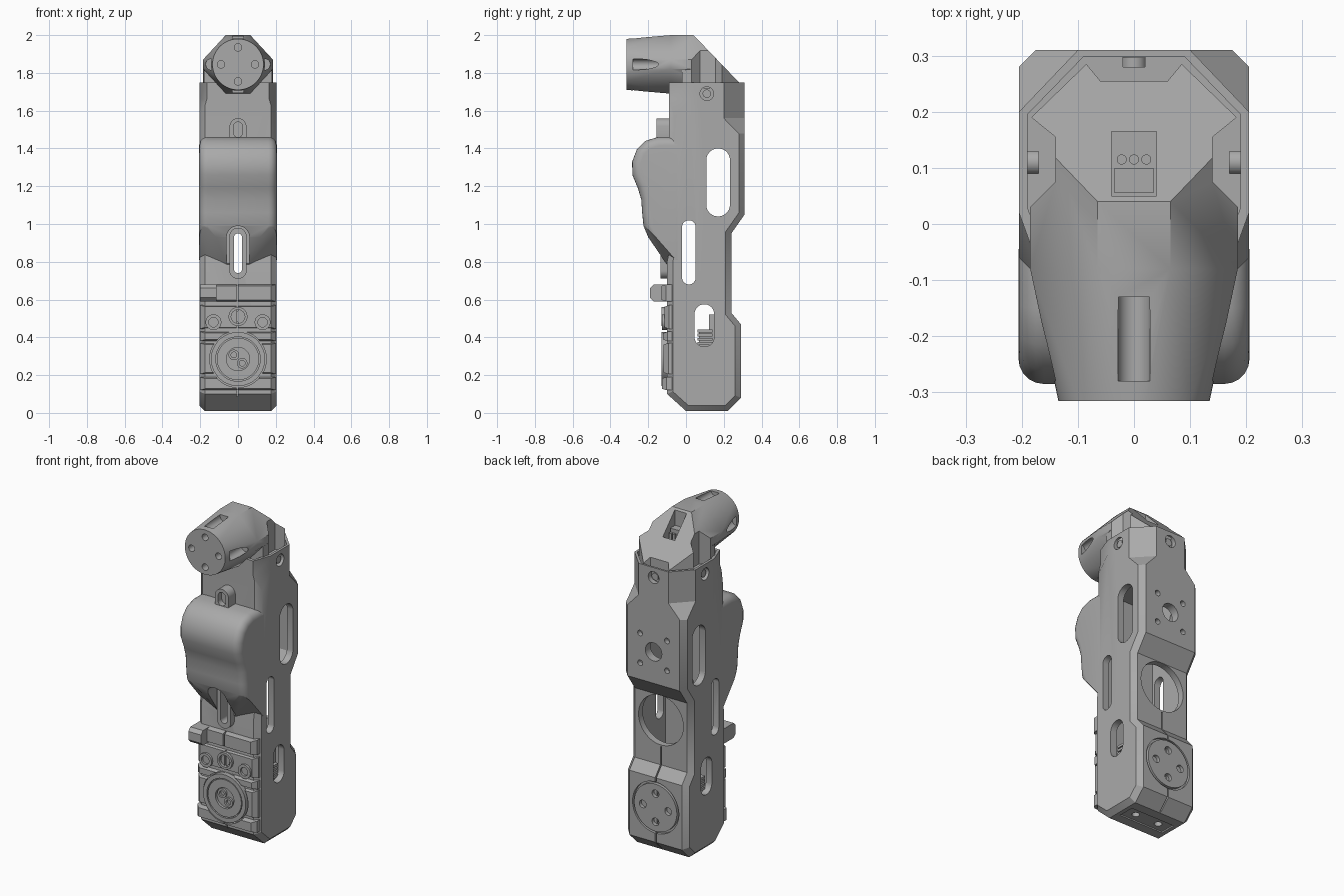
import bpy, bmesh, math
from mathutils import Vector

cube = bpy.data.objects.get("Cube")
if cube:
    bpy.data.objects.remove(cube, do_unlink=True)

grey = bpy.data.materials.new("matte_grey")
grey.use_nodes = True
grey.diffuse_color = (0.4, 0.4, 0.4, 1)
for node in grey.node_tree.nodes:
    if node.type == 'BSDF_PRINCIPLED':
        node.inputs["Base Color"].default_value = (0.4, 0.4, 0.4, 1)


def finish(name, bm):
    bmesh.ops.recalc_face_normals(bm, faces=bm.faces[:])
    mesh = bpy.data.meshes.new(name)
    bm.to_mesh(mesh)
    bm.free()
    mesh.materials.append(grey)
    ob = bpy.data.objects.new(name, mesh)
    bpy.context.collection.objects.link(ob)
    return ob


def prism(name, pts, axis, a, b):
    """Extrude a 2D outline along an axis from a to b."""
    place = {'x': lambda u, v, w: (w, u, v),
             'y': lambda u, v, w: (u, w, v),
             'z': lambda u, v, w: (u, v, w)}[axis]
    bm = bmesh.new()
    lo = [bm.verts.new(place(u, v, a)) for u, v in pts]
    hi = [bm.verts.new(place(u, v, b)) for u, v in pts]
    bm.faces.new(lo)
    bm.faces.new(hi[::-1])
    n = len(pts)
    for i in range(n):
        j = (i + 1) % n
        bm.faces.new((lo[i], lo[j], hi[j], hi[i]))
    return finish(name, bm)


def hull(name, pts):
    bm = bmesh.new()
    for p in pts:
        bm.verts.new(p)
    bmesh.ops.convex_hull(bm, input=bm.verts[:])
    return finish(name, bm)


def rect(u0, u1, v0, v1):
    return [(u0, v0), (u1, v0), (u1, v1), (u0, v1)]


def slot(u, v0, v1, r, n=32):
    """Upright rounded slot between v0 and v1."""
    pts = []
    for i in range(n):
        t = 2 * math.pi * (i + 0.5) / n
        mid = v1 - r if math.sin(t) > 0 else v0 + r
        pts.append((u + r * math.cos(t), mid + r * math.sin(t)))
    return pts


def disc(u, v, r, n=32):
    return slot(u, v - r, v + r, r, n)


def mirrored(half):
    return half + [(-x, y) for x, y in reversed(half)]


def boolean(ob, cutter, mode='DIFFERENCE'):
    mod = ob.modifiers.new("cut", 'BOOLEAN')
    mod.operation, mod.solver, mod.object = mode, 'EXACT', cutter
    deps = bpy.context.evaluated_depsgraph_get()
    deps.update()
    mesh = bpy.data.meshes.new_from_object(ob.evaluated_get(deps))
    ob.modifiers.clear()
    ob.data = mesh
    bpy.data.objects.remove(cutter, do_unlink=True)


def cut(ob, pts, axis, a, b):
    boolean(ob, prism("cutter", pts, axis, a, b))


def edit(ob, action):
    bm = bmesh.new()
    bm.from_mesh(ob.data)
    action(bm)
    bmesh.ops.recalc_face_normals(bm, faces=bm.faces[:])
    bm.to_mesh(ob.data)
    bm.free()


def slice_off(ob, co, no):
    def action(bm):
        bmesh.ops.bisect_plane(bm, geom=bm.verts[:] + bm.edges[:] + bm.faces[:],
                               plane_co=co, plane_no=no, clear_outer=True)
        bmesh.ops.holes_fill(bm, edges=[e for e in bm.edges if e.is_boundary], sides=0)
    edit(ob, action)


def bevel_sides(ob, width, segments, y_max):
    def action(bm):
        rim = [e for e in bm.edges if abs(e.verts[0].co.x - e.verts[1].co.x) < 0.001
               and (e.verts[0].co.y + e.verts[1].co.y) / 2 < y_max]
        bmesh.ops.bevel(bm, geom=rim, offset=width, segments=segments, profile=0.5,
                        affect='EDGES', clamp_overlap=False)
    edit(ob, action)


W = 0.205

# Main body from its side outline
body = prism("body", [(0, 0.01), (0.22, 0.01), (0.29, 0.08), (0.29, 0.47), (0.24, 0.53),
                      (0.24, 0.95), (0.31, 1.05), (0.31, 1.85), (-0.09, 1.85),
                      (-0.09, 0.85), (-0.1, 0.8), (-0.1, 0.1)], 'x', -W, W)
bevel_sides(body, 0.03, 1, 1)
slice_off(body, (0, 0, 1.75), (0, 0, 1))

# Tapered corner facets of the shoulder
def corner_cut(a, b, z, drop):
    a, b = Vector(a), Vector(b)
    far = Vector((a.x, b.y))
    for s in (1, -1):
        pts = []
        for p, low in ((2 * a - b, z), (2 * b - a, z), (2 * far * 1 - (a + b) / 2 + (far - (a + b) / 2), z - 2 * drop)):
            pts += [(s * p.x, p.y, low), (s * p.x, p.y, 1.9)]
        boolean(body, hull("cutter", pts))

corner_cut((W, 0.2), (0.1, 0.31), 1.56, 0.17)
corner_cut((W, 0.02), (0.165, -0.09), 1.66, 0.19)

# Recessed top, hollow interior and side windows
cut(body, mirrored([(0.155, -0.07), (0.19, 0.03), (0.19, 0.195), (0.09, 0.298)]), 'z', 1.72, 1.9)
cut(body, [(-0.04, 0.34), (0.2, 0.34), (0.2, 0.98), (0.26, 1.07), (0.26, 1.45), (-0.04, 1.45)],
    'x', -0.165, 0.165)
for y, z0, z1, r in ((0.17, 1.04, 1.4, 0.063), (0.015, 0.68, 1.02, 0.036), (0.097, 0.35, 0.575, 0.052)):
    cut(body, slot(y, z0, z1, r), 'x', -0.3, 0.3)

# Back openings, seam and screw holes
cut(body, disc(0, 0.8, 0.15, 48), 'y', 0.15, 0.4)
cut(body, disc(0, 1.24, 0.055), 'y', 0.24, 0.4)
for sx in (1, -1):
    for sz in (1, -1):
        cut(body, disc(0.09 * sx, 1.24 + 0.09 * sz, 0.017, 16), 'y', 0.28, 0.4)
    cut(body, disc(0.11, 1.69, 0.036), 'x', sx * 0.17, sx * 0.3)
    cut(body, disc(0.08 * sx, 0.11, 0.022, 16), 'z', -0.1, 0.05)
cut(body, disc(0, 1.69, 0.036), 'y', 0.28, 0.4)
cut(body, rect(-0.004, 0.004, 0, 0.64), 'y', 0.225, 0.4)
cut(body, rect(-0.15, 0.15, 0.06, 0.16), 'z', -0.1, 0.018)
cut(body, disc(0, 0.29, 0.155, 48), 'y', 0.272, 0.4)
for x0, x1 in ((-W - 0.001, -0.17), (0.17, W + 0.001)):
    screw = prism("side_screw", disc(0.11, 1.69, 0.022, 16), 'x', x0 * 0.95, x1 * 0.95)
prism("back_screw", disc(0, 1.69, 0.022, 16), 'y', 0.26, 0.297)

# Round back cap with four holes
back_cap = prism("back_cap", disc(0, 0.29, 0.143, 48), 'y', 0.25, 0.292)
for i in range(4):
    t = i * math.pi / 2
    cut(back_cap, disc(0.085 * math.cos(t), 0.29 + 0.085 * math.sin(t), 0.023, 20), 'y', 0.262, 0.4)

# Bulging front cover
cover = prism("front_cover", [(-0.045, 1.46), (-0.15, 1.46), (-0.215, 1.44), (-0.26, 1.395),
                              (-0.285, 1.33), (-0.284, 1.26), (-0.255, 1.19), (-0.237, 1.13),
                              (-0.232, 1.06), (-0.225, 0.99), (-0.2, 0.93), (-0.09, 0.77),
                              (-0.045, 0.77)], 'x', -W - 0.001, W + 0.001)
bevel_sides(cover, 0.045, 5, -0.06)
for s in (1, -1):
    p = [Vector((s * x, y, z)) for x, y, z in ((0.205, -0.22, 1), (0.08, -0.12, 0.82), (0.205, -0.09, 0.85))]
    slice_off(cover, p[0], s * (p[1] - p[0]).cross(p[2] - p[0]))
cut(cover, slot(0, 0.7, 0.99, 0.06), 'y', -0.4, -0.105)

# Slotted front guide
guide = prism("front_guide", slot(0, 0.71, 0.98, 0.046), 'y', -0.135, -0.05)
for part in (guide, cover, body):
    cut(part, slot(0, 0.74, 0.95, 0.022), 'y', -0.4, -0.01)

# Arched tab above the cover
tab = prism("top_tab", slot(0, 1.4, 1.56, 0.045), 'y', -0.155, -0.07)
cut(tab, slot(0, 1.46, 1.54, 0.025), 'y', -0.2, -0.12)

# Stepped front bands, split by a seam
for name, z0, z1, y in (("bottom_band", 0.12, 0.19, -0.128), ("dial_band", 0.205, 0.37, -0.118),
                        ("middle_band", 0.38, 0.43, -0.122), ("button_band", 0.445, 0.57, -0.115),
                        ("lever_band", 0.59, 0.68, -0.13)):
    band = hull(name, [(s * x, yy, z) for s in (1, -1) for x, yy, d in
                       ((0.2, -0.07, 0), (0.2, y + 0.025, 0), (0.175, y, 0.008))
                       for z in (z0 + d, z1 - d)])
    cut(band, rect(-0.009, -0.001, 0.01, 0.7), 'y', -0.3, -0.102)
    if z1 < 0.44:
        cut(band, disc(0, 0.285, 0.15, 48), 'y', -0.3, -0.102)
cut(body, rect(-0.009, -0.001, -0.1, 0.14), 'y', -0.3, -0.085)
prism("lever_knob", [(-0.19, 0.61), (-0.17, 0.59), (-0.09, 0.59), (-0.09, 0.68),
                     (-0.17, 0.68), (-0.19, 0.66)], 'x', -0.2, -0.115)


def ring(name, x, z, r, hole, front, floor):
    ob = prism(name, disc(x, z, r, 40), 'y', front, -0.08)
    cut(ob, disc(x, z, hole), 'y', -0.3, floor)
    return ob

# Front dial and buttons
ring("dial_rim", 0, 0.285, 0.143, 0.118, -0.13, -0.11)
ring("dial_face", 0, 0.285, 0.112, 0.062, -0.128, -0.112)
for i, (x, z) in enumerate(((-0.022, 0.307), (0.022, 0.263))):
    ring("dial_socket", x, z, 0.028, 0.015, -0.124, -0.1)
for x in (-0.13, 0.13):
    ring("side_button", x, 0.48, 0.042, 0.025, -0.128, -0.105)
ring("centre_button", 0, 0.51, 0.05, 0.036, -0.13, -0.105)
screw = prism("centre_screw", disc(0, 0.51, 0.03), 'y', -0.122, -0.08)
cut(screw, rect(-0.005, 0.005, 0.4, 0.6), 'y', -0.2, -0.113)

# Ribbed block inside the lower window
for i in range(4):
    z = 0.36 + 0.022 * i
    prism("inner_rib", rect(0.06, 0.14, z, z + 0.015), 'x', -0.17, 0.17)
prism("inner_block", rect(0.07, 0.13, 0.33, 0.43), 'x', -0.15, 0.15)
prism("inner_post", rect(0.122, 0.15, 0.34, 0.52), 'x', -0.15, 0.15)

# Head: round nose blending into an eight-sided block
ZC = 1.845
octagon = mirrored([(0.065, 0.155), (0.185, 0.025), (0.185, -0.025), (0.065, -0.155)])
head = hull("head", [(x, -0.315, z) for x, z in disc(0, ZC, 0.135, 64)] +
            [(x, y, ZC + z) for y in (-0.08, 0.35) for x, z in octagon])
plan = [(0.185, 0.03), (0.14, 0.075), (0.14, 0.155), (0.183, 0.19), (0.085, 0.285), (0.06, 0.255)]
boolean(head, prism("cutter", mirrored([(0.25, -0.5), (0.25, 0.03)] + plan), 'z', 1.5, 2.2), 'INTERSECT')
head_base = prism("head_base", mirrored([(0.18, -0.02)] + plan), 'z', 1.71, 1.83)
for part in (head, head_base):
    slice_off(part, (0, 0.04, 2), (0, 1.04, 1))
    cut(part, rect(-0.04, 0.04, 0.05, 0.165), 'z', 1.78, 2.2)
prism("head_latch", rect(-0.035, 0.035, 0.055, 0.1), 'z', 1.75, 1.9)
for x in (-0.022, 0, 0.022):
    prism("latch_rod", disc(x, 0.115, 0.009, 12), 'z', 1.75, 1.88)

# Screw grooves around the nose and holes in its face
for i in range(4):
    dx, dz = math.cos(i * math.pi / 2), math.sin(i * math.pi / 2)
    cut(head, disc(0.142 * dx, ZC + 0.142 * dz, 0.029), 'y', -0.28, -0.13)
    cut(head, disc(0.09 * dx, ZC + 0.09 * dz, 0.02, 20), 'y', -0.4, -0.25)

# Smooth the curved faces, keep the edges sharp
bpy.ops.object.select_all(action='DESELECT')
for ob in bpy.context.collection.objects:
    if ob.type == 'MESH':
        ob.select_set(True)
        bpy.context.view_layer.objects.active = ob
bpy.ops.object.shade_smooth_by_angle(angle=math.radians(30))
